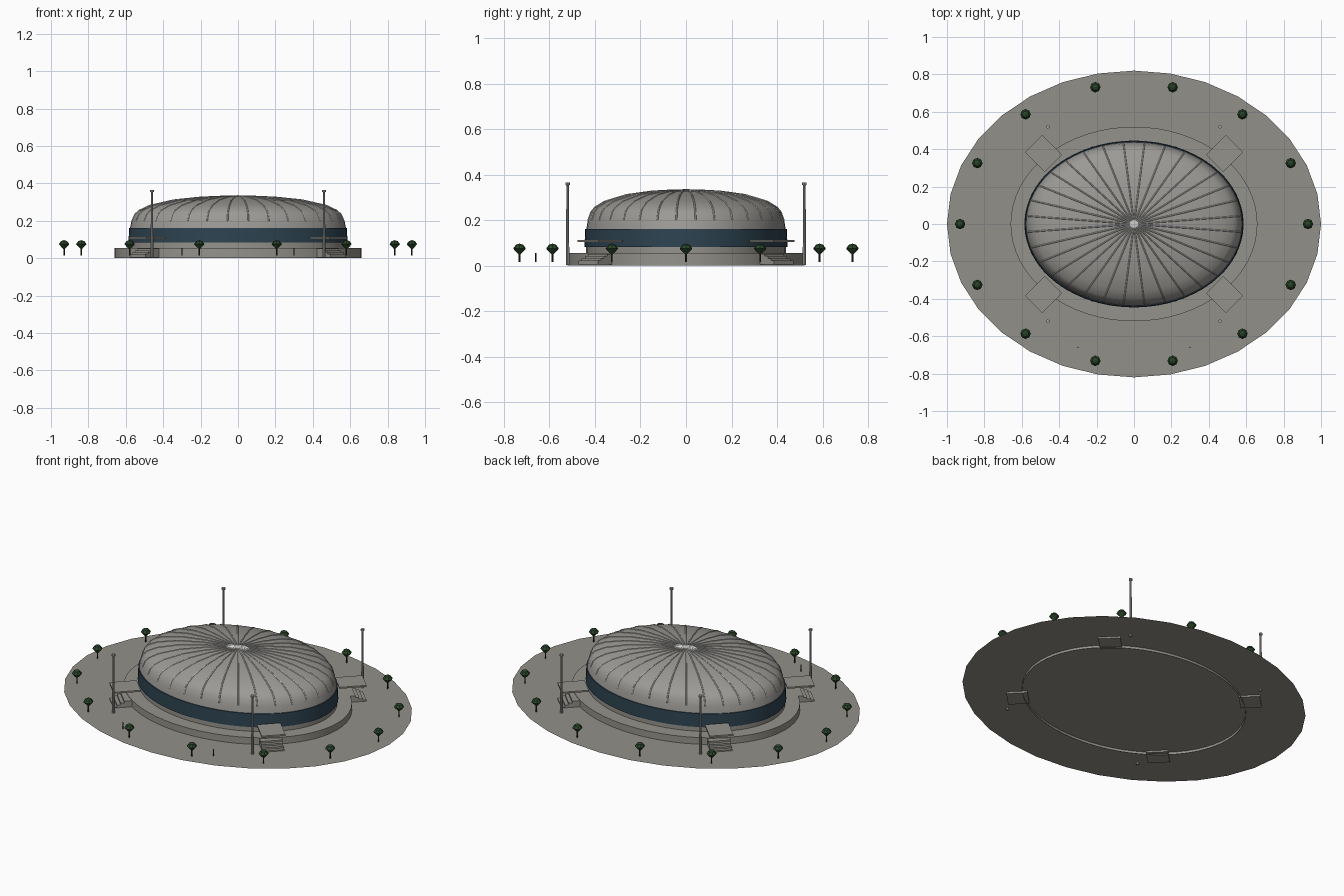
import bpy, bmesh
from math import sin, cos, pi, radians
from mathutils import Matrix, Vector

if "Cube" in bpy.data.objects:
    bpy.data.objects.remove(bpy.data.objects["Cube"], do_unlink=True)


def material(name, rgb):
    m = bpy.data.materials.new(name)
    m.use_nodes = True
    m.diffuse_color = (*rgb, 1)
    m.node_tree.nodes["Principled BSDF"].inputs["Base Color"].default_value = (*rgb, 1)
    return m


paving = material("paving grey", (0.29, 0.28, 0.25))
concrete = material("concrete grey", (0.30, 0.29, 0.26))
roofing = material("roof grey", (0.33, 0.32, 0.30))
metal = material("pale metal", (0.6, 0.6, 0.58))
steel = material("pole grey", (0.38, 0.38, 0.37))
glass = material("dark blue glass", (0.026, 0.055, 0.08))
leaf = material("leaf green", (0.022, 0.06, 0.022))
bark = material("dark bark", (0.03, 0.022, 0.015))

GROUND = 0.015


def finish(name, bm, mat, smooth=False):
    bmesh.ops.recalc_face_normals(bm, faces=bm.faces)
    mesh = bpy.data.meshes.new(name)
    bm.to_mesh(mesh)
    bm.free()
    mesh.materials.append(mat)
    ob = bpy.data.objects.new(name, mesh)
    bpy.context.collection.objects.link(ob)
    if smooth:
        bpy.ops.object.select_all(action="DESELECT")
        bpy.context.view_layer.objects.active = ob
        ob.select_set(True)
        bpy.ops.object.shade_smooth_by_angle(angle=radians(35))
    return ob


def lathe(bm, profile, rx, ry, sides, centre=(0, 0)):
    """Sweep (scale, z) points around an ellipse; scale 0 closes at a point."""
    prev = None
    for s, z in profile:
        count = sides if s else 1
        ring = [bm.verts.new((centre[0] + rx * s * cos(2 * pi * i / sides),
                              centre[1] + ry * s * sin(2 * pi * i / sides), z))
                for i in range(count)]
        if prev:
            for i in range(sides):
                j = (i + 1) % sides
                quad = [prev[i % len(prev)], prev[j % len(prev)],
                        ring[j % count], ring[i % count]]
                bm.faces.new(list(dict.fromkeys(quad)))
        prev = ring


def lathed(name, profile, rx, ry, sides, mat, smooth=False, centre=(0, 0)):
    bm = bmesh.new()
    lathe(bm, profile, rx, ry, sides, centre)
    return finish(name, bm, mat, smooth)


def box(bm, centre, size, angle):
    m = (Matrix.Translation(centre) @ Matrix.Rotation(angle, 4, "Z")
         @ Matrix.Diagonal((*size, 1)))
    bmesh.ops.create_cube(bm, size=1, matrix=m)


# Ground sheet and raised podium
bm = bmesh.new()
ring = [bm.verts.new((cos(2 * pi * i / 32), 0.82 * sin(2 * pi * i / 32), GROUND))
        for i in range(32)]
bm.faces.new(ring)
finish("ground", bm, paving)
lathed("podium", [(1, 0), (1, 0.055), (0, 0.055)], 0.66, 0.52, 64, concrete, True)

# Arena walls: plain base, glass band, domed roof
lathed("wall_base", [(1, 0.05), (1, 0.085)], 0.58, 0.44, 64, concrete, True)
lathed("glass_band", [(0.98, 0.083), (1, 0.083), (0.993, 0.162), (0.97, 0.162)],
       0.586, 0.446, 64, glass, True)
dome = [(1, 0.158), (0.985, 0.2), (0.957, 0.235), (0.92, 0.255), (0.82, 0.282),
        (0.6, 0.311), (0.35, 0.326), (0.15, 0.331), (0, 0.332)]
RX, RY = 0.578, 0.438
lathed("roof", dome, RX, RY, 64, roofing, True)
lathed("roof_cap", [(1, 0.325), (1, 0.335), (0, 0.337)], 0.022, 0.022, 12, metal)

# Radial roof ribs
RIBS = 32
curve = bpy.data.curves.new("roof_ribs", "CURVE")
curve.dimensions = "3D"
curve.bevel_depth = 0.0035
curve.bevel_resolution = 0
curve.use_fill_caps = True
path = dome[1:-1] + [(0.04, 0.332)]
for i in range(RIBS):
    a = 2 * pi * (i + 0.5) / RIBS
    spline = curve.splines.new("POLY")
    spline.points.add(len(path) - 1)
    for p, (s, z) in zip(spline.points, path):
        p.co = (RX * s * cos(a), RY * s * sin(a), z, 1)
curve.materials.append(metal)
bpy.context.collection.objects.link(bpy.data.objects.new("roof_ribs", curve))

# Four diagonal entrance bridges with stairs, and four tall lamp poles
STEPS = 4
for sx, sy, side in ((1, 1, "back_left"), (-1, 1, "back_right"),
                     (1, -1, "front_left"), (-1, -1, "front_right")):
    angle = radians(45) * sx * sy
    out = Vector((sx, sy, 0)).normalized()
    mid = Vector((0.483 * sx, 0.377 * sy, 0))
    bm = bmesh.new()
    box(bm, mid + Vector((0, 0, 0.108)), (0.15, 0.13, 0.009), angle)
    finish("bridge_" + side, bm, concrete)

    bm = bmesh.new()
    for k in range(STEPS):
        top = 0.052 - k * 0.01
        start, end = -0.04, -0.005 + 0.02 * (k + 1)
        low = 0.005
        box(bm, mid + out * (start + end) / 2 + Vector((0, 0, (top + low) / 2)),
            (end - start, 0.12, top - low), angle)
    finish("stairs_" + side, bm, concrete)

    lathed("lamp_pole_" + side,
           [(0, 0.004), (1.2, 0.004), (0.8, 0.352), (1.5, 0.355), (1.5, 0.366), (0, 0.366)],
           0.0065, 0.0065, 8, steel, centre=(0.46 * sx, 0.52 * sy))

# Ring of trees around the plaza
TREES = 14
crowns, trunks = bmesh.new(), bmesh.new()
for i in range(TREES):
    a = 2 * pi * i / TREES
    spot = (0.93 * cos(a), 0.75 * sin(a))
    lathe(trunks, [(1, GROUND), (1, 0.055)], 0.004, 0.004, 6, spot)
    lathe(crowns, [(0, 0.045), (1, 0.075), (0.6, 0.091), (0, 0.097)],
          0.028, 0.028, 8, spot)
finish("tree_crowns", crowns, leaf)
finish("tree_trunks", trunks, bark)

# Two small marker posts at the front
for x, side in ((0.3, "left"), (-0.3, "right")):
    lathed("marker_post_" + side, [(1, GROUND), (1, 0.055), (0, 0.055)],
           0.003, 0.003, 6, bark, centre=(x, -0.66))
